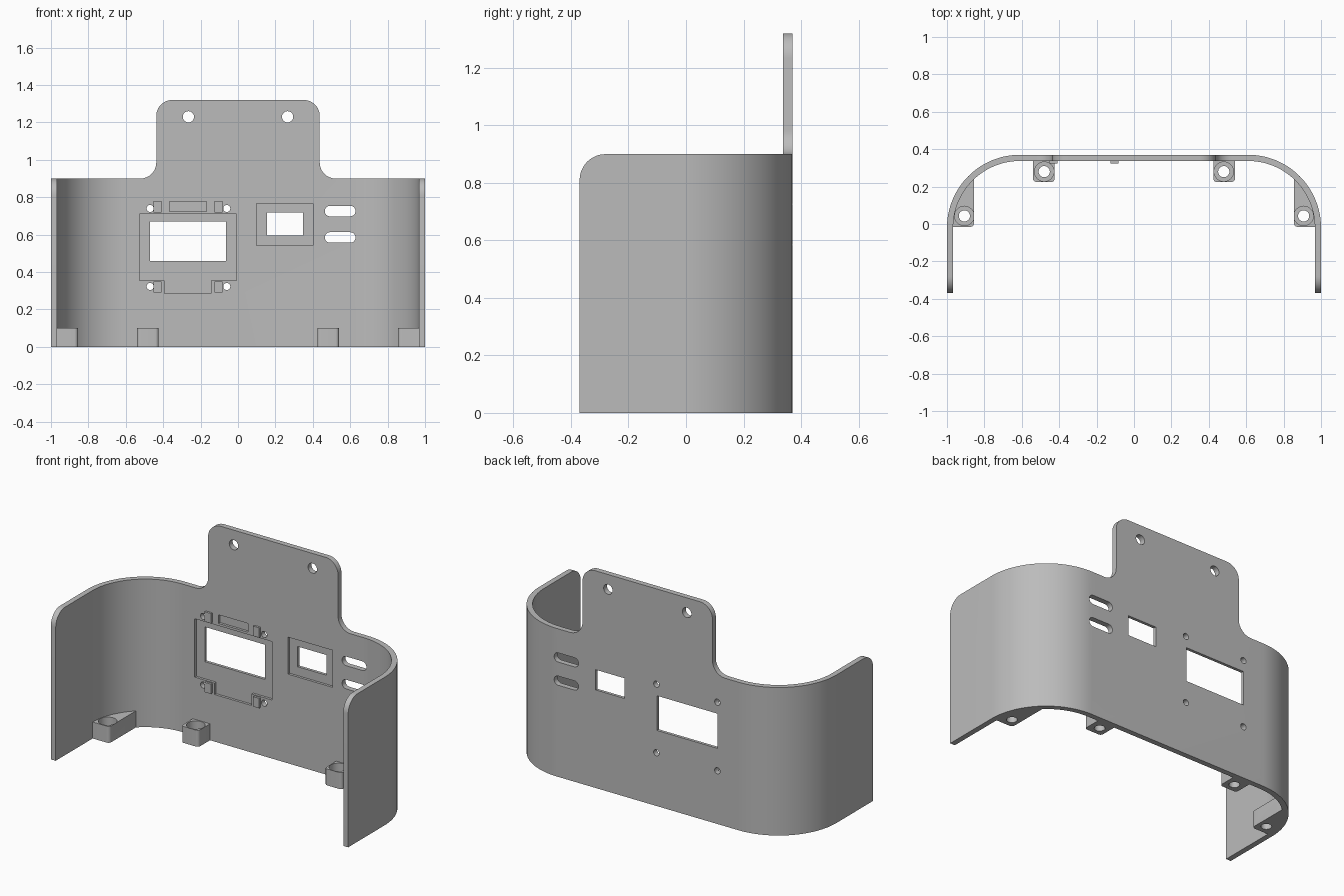
import bpy, bmesh, math
from mathutils import Vector, Matrix

cube = bpy.data.objects.get("Cube")
if cube:
    bpy.data.objects.remove(cube, do_unlink=True)

grey = bpy.data.materials.new("plain grey")
grey.use_nodes = True
grey.diffuse_color = (0.5, 0.5, 0.5, 1)
grey.node_tree.nodes["Principled BSDF"].inputs["Base Color"].default_value = (0.5, 0.5, 0.5, 1)


def rounded(corners, seg=8):
    """Outline from (u, v) or (u, v, radius) corners."""
    out = []
    n = len(corners)
    for i, c in enumerate(corners):
        p = Vector(c[:2])
        r = c[2] if len(c) > 2 else 0
        if not r:
            out.append(p)
            continue
        a = (Vector(corners[i - 1][:2]) - p).normalized()
        b = (Vector(corners[(i + 1) % n][:2]) - p).normalized()
        half = a.angle(b) / 2
        centre = p + (a + b).normalized() * r / math.sin(half)
        start = p + a * r / math.tan(half) - centre
        end = p + b * r / math.tan(half) - centre
        sweep = start.angle(end) * (1 if start.x * end.y > start.y * end.x else -1)
        out += [centre + Matrix.Rotation(sweep * k / seg, 2) @ start for k in range(seg + 1)]
    return out


def rect(u0, u1, v0, v1, r=0):
    return rounded([(u0, v0, r), (u1, v0, r), (u1, v1, r), (u0, v1, r)])


def circle(u, v, r, n=32):
    return [Vector((u + r * math.cos(math.tau * k / n), v + r * math.sin(math.tau * k / n)))
            for k in range(n)]


def prism(name, outline, axis, lo, hi):
    place = {"x": lambda p, d: (d, p.x, p.y),
             "y": lambda p, d: (p.x, d, p.y),
             "z": lambda p, d: (p.x, p.y, d)}[axis]
    bm = bmesh.new()
    rings = [[bm.verts.new(place(p, d)) for p in outline] for d in (lo, hi)]
    for ring in rings:
        bm.faces.new(ring)
    n = len(outline)
    for i in range(n):
        j = (i + 1) % n
        bm.faces.new((rings[0][i], rings[0][j], rings[1][j], rings[1][i]))
    bmesh.ops.recalc_face_normals(bm, faces=bm.faces)
    mesh = bpy.data.meshes.new(name)
    bm.to_mesh(mesh)
    bm.free()
    mesh.materials.append(grey)
    obj = bpy.data.objects.new(name, mesh)
    bpy.context.collection.objects.link(obj)
    return obj


def activate(obj):
    bpy.ops.object.select_all(action="DESELECT")
    obj.select_set(True)
    bpy.context.view_layer.objects.active = obj


def combine(obj, outline, axis, lo, hi, operation="DIFFERENCE"):
    cutter = prism("cutter", outline, axis, lo, hi)
    cutter.hide_render = True
    mod = obj.modifiers.new("cut", "BOOLEAN")
    mod.operation, mod.solver, mod.object = operation, "EXACT", cutter
    activate(obj)
    bpy.ops.object.modifier_apply(modifier=mod.name)
    bpy.data.objects.remove(cutter, do_unlink=True)


def finish(obj):
    activate(obj)
    bpy.ops.object.shade_smooth_by_angle(angle=math.radians(30))


W, D, T, R = 1.0, 0.37, 0.033, 0.39   # half width, half depth, wall, bend radius
H, TOP, TAB = 0.9, 1.32, 0.437        # wall height, tab height, tab half width
INNER = D - T

# U-shaped wall, trimmed to the front silhouette with its tab
wall = prism("curved_wall", rounded([
    (-W, -D), (-W, D, R), (W, D, R), (W, -D),
    (W - T, -D), (W - T, INNER, R - T), (T - W, INNER, R - T), (T - W, -D)], 32), "z", 0, 1.5)
f = 0.085
combine(wall, rounded([
    (-1.2, -0.1), (1.2, -0.1), (1.2, H), (TAB, H, f), (TAB, TOP, f),
    (-TAB, TOP, f), (-TAB, H, f), (-1.2, H)], 12), "y", -0.6, 0.6, "INTERSECT")

# Rounded upper front corners of the side walls
c = 0.09
arc = [Vector((-D + c - c * math.cos(a), H - c + c * math.sin(a)))
       for a in (math.pi / 2 * k / 12 for k in range(13))]
combine(wall, [Vector((-0.5, H - c))] + arc + [Vector((c - D, 1)), Vector((-0.5, 1))],
        "x", -1.2, 1.2)

# Shallow recesses on the inner face
for box in [(-0.527, -0.008, 0.356, 0.711), (-0.393, -0.144, 0.286, 0.37),
            (-0.366, -0.168, 0.725, 0.778), (0.10, 0.40, 0.542, 0.767)]:
    combine(wall, rect(*box), "y", 0.2, INNER + 0.015)

# Through openings: windows, slots, screw holes
openings = [rect(-0.47, -0.064, 0.46, 0.671), rect(0.155, 0.348, 0.596, 0.719)]
openings += [rect(0.464, 0.628, z - 0.028, z + 0.028, 0.0275) for z in (0.726, 0.585)]
openings += [circle(x, 1.23, 0.03) for x in (-0.265, 0.265)]
openings += [circle(x, z, 0.019, 20) for x in (-0.47, -0.06) for z in (0.323, 0.74)]
for outline in openings:
    combine(wall, outline, "y", 0.2, 0.6)
finish(wall)

# Small clips around the large window
for side, x in (("right", -0.43), ("left", -0.105)):
    for level, z in (("lower", 0.32), ("upper", 0.749)):
        finish(prism(f"{level}_{side}_clip", rect(x - 0.021, x + 0.021, z - 0.03, z + 0.03),
                     "y", INNER - 0.013, INNER + 0.01))

# Screw bosses along the bottom edge
bend = Vector((W - R, D - R))
for side, s in (("left", 1), ("right", -1)):
    inner = rounded([(s * 0.424, D - 0.015), (s * 0.424, 0.225, 0.018),
                     (s * 0.54, 0.225, 0.018), (s * 0.54, D - 0.015)])
    # The outer boss follows the bend at mid wall thickness
    follow = [bend + Vector((math.cos(a), math.sin(a))) * (R - T / 2)
              for a in (math.radians(49 * k / 12) for k in range(13))]
    outer = [Vector((s * p.x, p.y)) for p in
             follow + rounded([(0.855, 0.25), (0.855, -0.015, 0.02), (0.983, -0.015)])[1:]]
    for kind, outline, x, y in (("inner", inner, 0.48, 0.28), ("outer", outer, 0.907, 0.043)):
        boss = prism(f"{side}_{kind}_boss", outline, "z", 0, 0.1)
        combine(boss, circle(s * x, y, 0.052), "z", 0.04, 0.2)
        combine(boss, circle(s * x, y, 0.03), "z", -0.1, 0.2)
        finish(boss)
